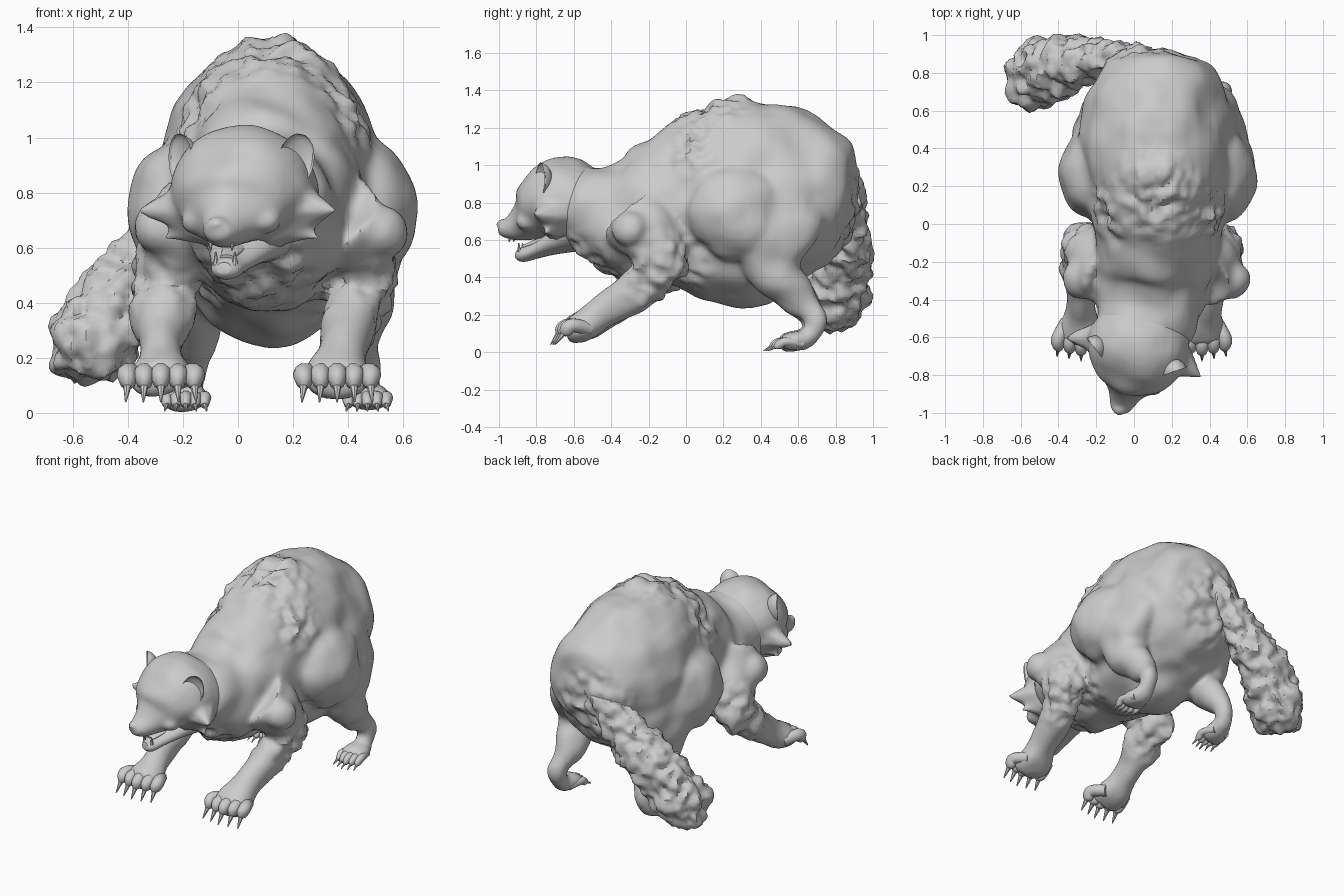
import bpy, bmesh, math
from mathutils import Vector, Matrix, noise

cube = bpy.data.objects.get("Cube")
if cube:
    bpy.data.objects.remove(cube)

fur = bpy.data.materials.new("grey_fur")
fur.use_nodes = True
COLOUR = (0.6, 0.6, 0.6, 1)
fur.diffuse_color = COLOUR
fur.node_tree.nodes["Principled BSDF"].inputs["Base Color"].default_value = COLOUR


def smooth_path(points, steps=5):
    """Catmull-Rom interpolation of position and radii."""
    p = [Vector(q) for q in points]
    p = [p[0]] + p + [p[-1]]
    out = []
    for i in range(1, len(p) - 2):
        a, b, c, d = p[i - 1:i + 3]
        for k in range(steps):
            t = k / steps
            out.append((2 * b + (c - a) * t + (2 * a - 5 * b + 4 * c - d) * t ** 2
                        + (3 * b - a - 3 * c + d) * t ** 3) / 2)
    return out + [p[-2]]


def tube(bm, points, ref=(1, 0, 0), sides=20):
    """Loft ellipses (x, y, z, width, depth) along a smooth path."""
    path = smooth_path(points)
    rings = []
    for i, q in enumerate(path):
        after, before = path[min(i + 1, len(path) - 1)], path[max(i - 1, 0)]
        t = (Vector(after[:3]) - Vector(before[:3])).normalized()
        a = (Vector(ref) - t * t.dot(Vector(ref))).normalized()
        b = t.cross(a)
        ring = []
        for k in range(sides):
            w = math.tau * k / sides
            ring.append(bm.verts.new(Vector(q[:3]) + a * q[3] * math.cos(w) + b * q[4] * math.sin(w)))
        rings.append(ring)
    for r, s in zip(rings, rings[1:]):
        for k in range(sides):
            j = (k + 1) % sides
            bm.faces.new((r[k], r[j], s[j], s[k]))
    bm.faces.new(rings[0][::-1])
    bm.faces.new(rings[-1])


def ball(bm, centre, radii):
    m = Matrix.Translation(centre) @ Matrix.Diagonal((*radii, 1))
    bmesh.ops.create_uvsphere(bm, u_segments=20, v_segments=12, radius=1, matrix=m)


def spike(bm, base, tip, r):
    """Cone from base to tip."""
    base, tip = Vector(base), Vector(tip)
    d = tip - base
    m = Matrix.Translation((base + tip) / 2) @ d.to_track_quat("Z", "Y").to_matrix().to_4x4()
    bmesh.ops.create_cone(bm, cap_ends=True, segments=7, radius1=r, radius2=0.003,
                          depth=d.length, matrix=m)


def finish(name, bm, voxel=0, lump=0, shag=None):
    """Make the object; optionally fuse, add soft lumps and shaggy clumps."""
    bmesh.ops.recalc_face_normals(bm, faces=bm.faces)
    me = bpy.data.meshes.new(name)
    bm.to_mesh(me)
    bm.free()
    ob = bpy.data.objects.new(name, me)
    bpy.context.collection.objects.link(ob)
    if voxel:
        mod = ob.modifiers.new("fuse", "REMESH")
        mod.mode, mod.voxel_size = "VOXEL", voxel
        soft = ob.modifiers.new("soften", "SMOOTH")
        soft.factor, soft.iterations = 0.5, 7
        graph = bpy.context.evaluated_depsgraph_get()
        me = bpy.data.meshes.new_from_object(ob.evaluated_get(graph))
        ob.modifiers.clear()
        ob.data = me
    if lump:
        moved = []
        for v in me.vertices:
            d = lump * noise.noise(v.co * 6)
            if shag:
                d += shag(v.co) * (0.04 * noise.noise(v.co * 15) + 0.012 * noise.noise(v.co * 40))
            moved.append(v.co + v.normal * d)
        for v, co in zip(me.vertices, moved):
            v.co = co
    me.materials.clear()
    me.materials.append(fur)
    bpy.ops.object.select_all(action="DESELECT")
    ob.select_set(True)
    bpy.context.view_layer.objects.active = ob
    bpy.ops.object.shade_smooth_by_angle(angle=math.radians(45))


def sided(points, s):
    """Points (centre, offset, y, z, radii) placed on side s."""
    return [(c + s * w, y, z, a, b) for c, w, y, z, a, b in points]


# Torso with neck and arched back
body = bmesh.new()
tube(body, [(.02, -.7, .79, .19, .18), (.04, -.58, .775, .255, .225), (.07, -.46, .745, .28, .27),
            (.1, -.3, .72, .30, .34), (.12, -.1, .75, .33, .42), (.12, .1, .78, .37, .52),
            (.12, .3, .80, .40, .565), (.11, .5, .82, .40, .51), (.11, .7, .80, .36, .42),
            (.1, .82, .77, .28, .31), (.1, .9, .75, .14, .17)], sides=32)

# Limbs: shoulder to paw, haunch to foot
ARM = [(.12, .24, -.28, .72, .17, .18), (.11, .34, -.17, .58, .13, .16),
       (.09, .36, -.12, .46, .11, .12), (.07, .34, -.27, .33, .105, .105),
       (.05, .33, -.44, .215, .085, .09), (.04, .32, -.55, .14, .115, .085),
       (.04, .32, -.63, .12, .115, .06)]
LEG = [(.13, .2, .5, .92, .15, .27), (.14, .31, .46, .68, .15, .27),
       (.14, .31, .48, .44, .12, .15), (.14, .3, .58, .31, .09, .11),
       (.14, .31, .68, .2, .065, .07), (.14, .32, .67, .09, .06, .055),
       (.14, .33, .58, .06, .08, .05), (.14, .33, .51, .05, .075, .035)]
for s in (-1, 1):
    tube(body, sided(ARM, s))
    tube(body, sided(LEG, s))
    ball(body, (.11 + s * .4, -.29, .665), (.1, .1, .1))
    ball(body, (.13 + s * .35, .27, .74), (.175, .25, .255))

# Shaggy patches: crest, shoulders, elbows, rump and throat, fading outwards
PATCHES = [((.12, .15, 1.32), .3), ((.42, .04, 1.12), .2), ((-.18, .04, 1.12), .2),
           ((.47, -.1, .42), .28), ((-.27, -.1, .42), .28), ((.05, .92, .75), .32),
           ((.08, -.5, .5), .28)]


def shaggy(p):
    return max(max(0, 1 - ((p - Vector(c)).length / r) ** 2) for c, r in PATCHES)


finish("body", body, voxel=.02, lump=.025, shag=shaggy)

# Tail sweeping down to one side
tail = bmesh.new()
tube(tail, [(.08, .86, .86, .08, .08), (-.08, .87, .74, .1, .12), (-.24, .87, .6, .12, .15),
            (-.38, .84, .46, .15, .17), (-.49, .8, .32, .18, .165), (-.54, .78, .22, .17, .15),
            (-.56, .78, .13, .12, .1)], ref=(0, 1, 0))
finish("tail", tail, voxel=.02, lump=.02, shag=lambda p: 1)

# Head is laid out along its own turned axes
FWD, SIDE = Vector((-.28, -.96, 0)), Vector((.96, -.28, 0))


def at(s, u, z):
    return Vector((.06, -.52, z)) + FWD * s + SIDE * u


def head_tube(bm, rows):
    tube(bm, [(*at(s, 0, z), w, h) for s, z, w, h in rows], ref=SIDE, sides=28)


head = bmesh.new()
head_tube(head, [(-.06, .78, .2, .18), (.04, .79, .255, .22), (.16, .8, .275, .24),
                 (.25, .77, .24, .19), (.32, .72, .165, .125), (.39, .685, .095, .08),
                 (.45, .665, .065, .05), (.49, .67, .045, .035)])
ball(head, at(.48, 0, .685), (.035, .03, .024))
for s in (-1, 1):
    # cheek ruffs, brows and cheekbones
    spike(head, at(.12, s * .13, .75), at(.2, s * .38, .735), .17)
    spike(head, at(.12, s * .12, .69), at(.17, s * .31, .63), .1)
    ball(head, at(.31, s * .09, .81), (.06, .05, .035))
    ball(head, at(.3, s * .13, .7), (.055, .06, .045))
finish("head", head, voxel=.014, lump=.02)

# Open lower jaw and tongue
jaw = bmesh.new()
head_tube(jaw, [(.08, .63, .17, .1), (.2, .58, .11, .06), (.3, .54, .07, .04),
                (.37, .52, .052, .035), (.4, .525, .025, .02)])
finish("lower_jaw", jaw, lump=.008)
tongue = bmesh.new()
head_tube(tongue, [(.18, .61, .05, .02), (.28, .59, .04, .018), (.36, .565, .025, .01)])
finish("tongue", tongue)

# Fangs
teeth = bmesh.new()
for s in (-1, 1):
    spike(teeth, at(.43, s * .042, .645), at(.43, s * .04, .59), .014)
    spike(teeth, at(.375, s * .036, .535), at(.38, s * .036, .585), .012)
finish("teeth", teeth)

# Eyes and cupped ears
for s, label in ((-1, "right"), (1, "left")):
    eye = bmesh.new()
    ball(eye, at(.345, s * .095, .765), (.022, .022, .018))
    finish(label + "_eye", eye)
    ear = bmesh.new()
    bmesh.ops.create_uvsphere(ear, u_segments=20, v_segments=12, radius=1)
    for v in ear.verts:
        if v.co.y < 0:
            v.co.y *= -.45
        v.co = Vector((v.co.x * .07, v.co.y * .07, v.co.z * .1))
    turn = Matrix.Rotation(math.radians(-16 + s * 35), 4, "Z") @ Matrix.Rotation(s * .2, 4, "Y")
    bmesh.ops.transform(ear, verts=ear.verts, matrix=Matrix.Translation(at(.21, s * .22, .915)) @ turn)
    finish(label + "_ear", ear, lump=.008)

# Toes and claws on all four feet
for s, label in ((-1, "right"), (1, "left")):
    for part, cx, y, z, gap, n, size in (("front", .04 + s * .32, -.61, .125, .06, 5, .038),
                                         ("hind", .14 + s * .33, .53, .045, .034, 5, .024)):
        toes, claws = bmesh.new(), bmesh.new()
        for k in range(n):
            o = k - (n - 1) / 2
            x, yy = cx + o * gap, y + abs(o) * .012
            tube(toes, [(cx + o * gap * .6, yy + .07, z, size, size),
                        (x, yy - .02, z + size * .5, size, size),
                        (x, yy - .06, z - size * .3, size * .8, size),
                        (x, yy - .078, z - size * .8, .012, .012)], sides=10)
            spike(claws, (x, yy - .06, z - size * .3), (x + o * .004, yy - .115, max(z - .085, .008)), size * .5)
        finish(f"{label}_{part}_toes", toes)
        finish(f"{label}_{part}_claws", claws)
